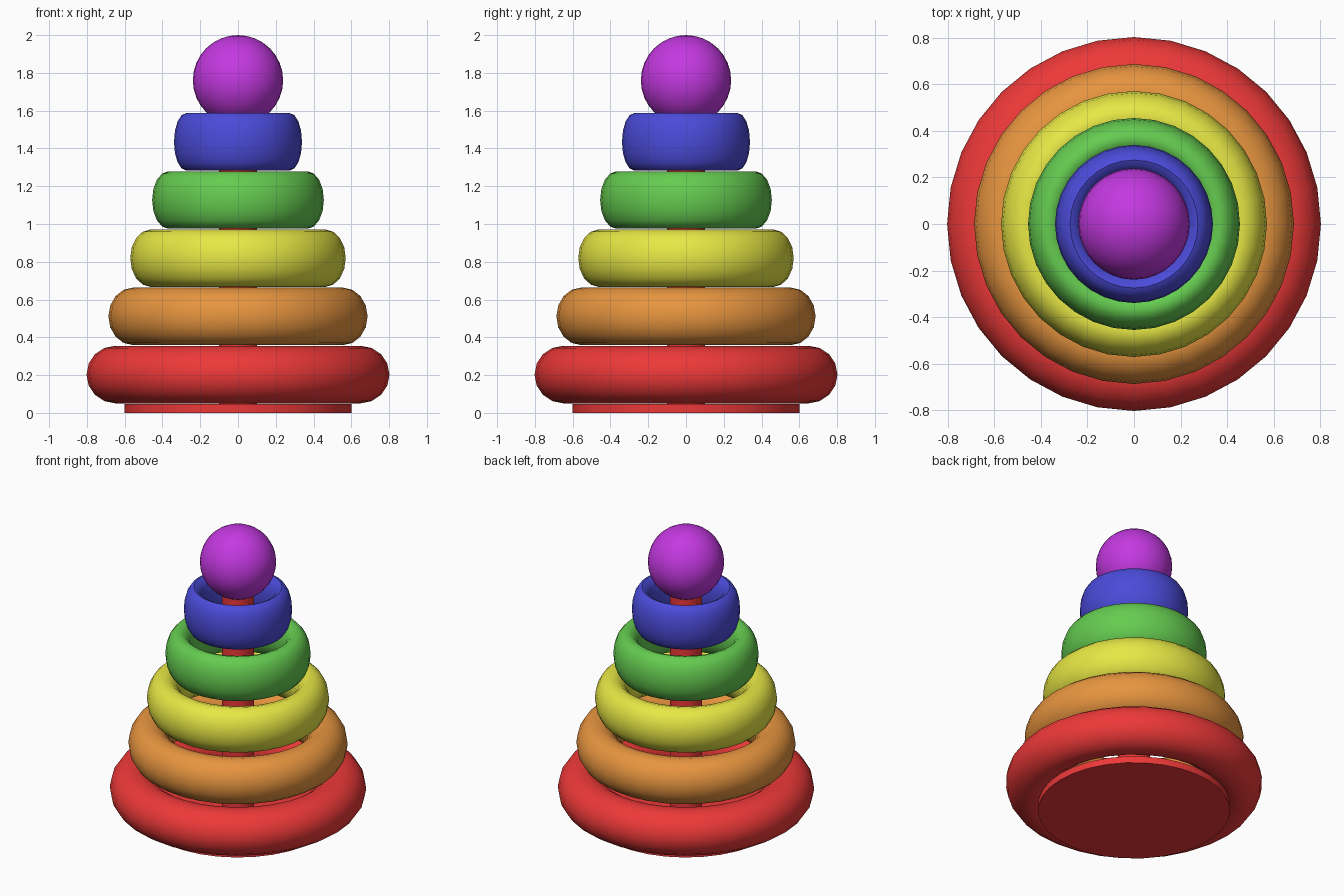
import bpy

if "Cube" in bpy.data.objects:
    bpy.data.objects.remove(bpy.data.objects["Cube"])

def paint(obj, name, rgb):
    mat = bpy.data.materials.get(name) or bpy.data.materials.new(name)
    mat.diffuse_color = (*rgb, 1)
    mat.use_nodes = True
    mat.node_tree.nodes["Principled BSDF"].inputs["Base Color"].default_value = mat.diffuse_color
    obj.data.materials.append(mat)

def finish(name, mat, rgb):
    obj = bpy.context.object
    obj.name = name
    bpy.ops.object.shade_smooth_by_angle(angle=0.7)
    paint(obj, mat, rgb)
    return obj

RED = (0.85, 0.04, 0.04)
COLOURS = [("red", RED), ("orange", (0.8, 0.3, 0.05)), ("yellow", (0.8, 0.8, 0.06)),
           ("green", (0.13, 0.6, 0.08)), ("blue", (0.07, 0.07, 0.7))]

# Base disc and central peg
bpy.ops.mesh.primitive_cylinder_add(vertices=32, radius=0.6, depth=0.046, location=(0, 0, 0.023))
finish("base_disc", "red", RED)
bpy.ops.mesh.primitive_cylinder_add(vertices=24, radius=0.1, depth=1.52, location=(0, 0, 0.80))
finish("peg", "red", RED)

# Stacked rings: same height, shrinking in width only
for i, (colour, rgb) in enumerate(COLOURS):
    s = (0.8 - 0.1155 * i) / 0.8
    bpy.ops.mesh.primitive_torus_add(major_segments=32, minor_segments=16,
                                     major_radius=0.65, minor_radius=0.152,
                                     location=(0, 0, 0.203 + 0.308 * i))
    bpy.context.object.scale = (s, s, 1)
    bpy.ops.object.transform_apply(location=False, rotation=False, scale=True)
    finish("ring_" + colour, colour, rgb)

# Ball on top
bpy.ops.mesh.primitive_uv_sphere_add(segments=32, ring_count=16, radius=0.239, location=(0, 0, 1.761))
finish("top_ball", "purple", (0.55, 0.04, 0.75))
